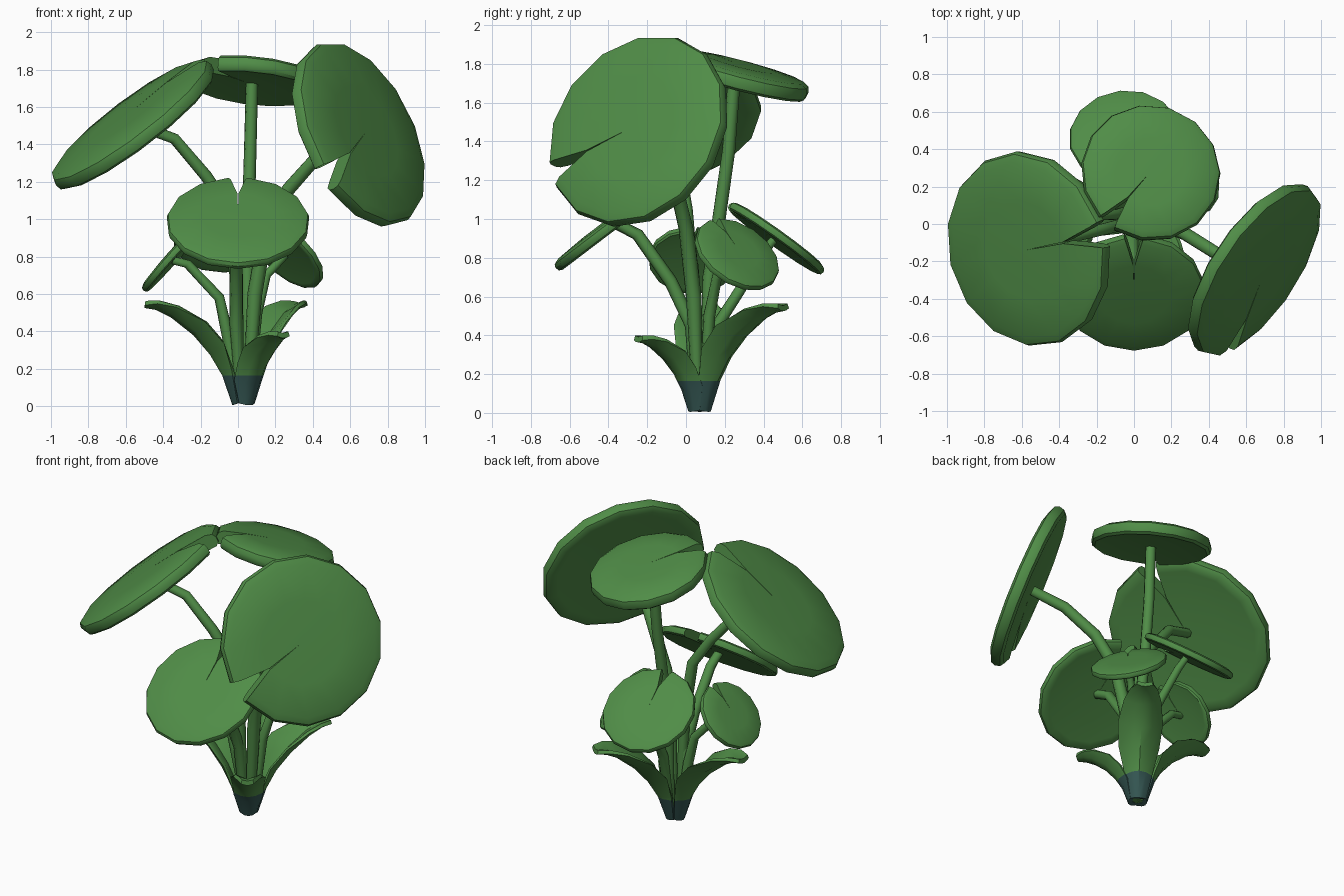
import bpy, bmesh, math
from mathutils import Vector as V

if "Cube" in bpy.data.objects:
    bpy.data.objects.remove(bpy.data.objects["Cube"])


def material(name, rgb):
    m = bpy.data.materials.new(name)
    m.diffuse_color = (*rgb, 1)
    m.use_nodes = True
    m.node_tree.nodes["Principled BSDF"].inputs["Base Color"].default_value = m.diffuse_color
    return m


GREEN = material("leaf_green", (0.08, 0.265, 0.063))
DARK = material("dark_teal_base", (0.036, 0.097, 0.088))
BASE_Z = 0.165


def loft(name, sections, base_cut=False, smooth=40):
    """Skin closed sections of equal length, cap both ends."""
    bm = bmesh.new()
    rows = [[bm.verts.new(p) for p in s] for s in sections]
    n = len(rows[0])
    for a, b in zip(rows, rows[1:]):
        for i in range(n):
            j = (i + 1) % n
            bm.faces.new((a[i], a[j], b[j], b[i]))
    bm.faces.new(rows[0])
    bm.faces.new(rows[-1])
    bmesh.ops.remove_doubles(bm, verts=bm.verts, dist=1e-5)
    bmesh.ops.recalc_face_normals(bm, faces=bm.faces)
    if base_cut:  # dark colour below a fixed height
        bmesh.ops.bisect_plane(bm, geom=bm.verts[:] + bm.edges[:] + bm.faces[:],
                               plane_co=(0, 0, BASE_Z), plane_no=(0, 0, 1))
        for f in bm.faces:
            f.material_index = int(f.calc_center_median().z < BASE_Z)
    me = bpy.data.meshes.new(name)
    bm.to_mesh(me)
    bm.free()
    me.materials.append(GREEN)
    if base_cut:
        me.materials.append(DARK)
    ob = bpy.data.objects.new(name, me)
    bpy.context.collection.objects.link(ob)
    bpy.ops.object.select_all(action='DESELECT')
    ob.select_set(True)
    bpy.context.view_layer.objects.active = ob
    bpy.ops.object.shade_smooth_by_angle(angle=math.radians(smooth))
    return ob


def pad(name, centre, normal, notch, R, thick, half_gap=8.0, sides=14):
    """Round pad with a notch: a closed slit near the middle that opens towards the rim."""
    n = V(normal).normalized()
    u = V(notch)
    u = (u - n * u.dot(n)).normalized()
    w = n.cross(u)
    c = V(centre)
    apex = c + u * R * 0.07
    profile = [(0, .5), (.5, .55), (.9, .4), (.98, .2), (1, -.1), (.985, -.45),
               (.94, -.6), (.85, -.55), (.5, -.45), (0, -.4)]
    columns = []
    for k in range(sides + 1):
        col = []
        for f, h in profile:
            gap = math.radians(0.8 + (half_gap - 0.8) * max(0, (f - .5) / .5))
            t = gap + (2 * math.pi - 2 * gap) * k / sides
            rim = c + (u * math.cos(t) + w * math.sin(t)) * R
            col.append(apex.lerp(rim, f) + n * h * thick)
        columns.append(col)
    loft(name, columns)


def stem(name, pts, r0=0.038, r1=0.03, sides=8):
    pts = [V(p) for p in pts]
    rings = []
    for i, p in enumerate(pts):
        t = (pts[min(i + 1, len(pts) - 1)] - pts[max(i - 1, 0)]).normalized()
        a = t.cross(V((0.6, -0.8, 0.05))).normalized()
        b = t.cross(a)
        r = r0 + (r1 - r0) * i / (len(pts) - 1) if i else r0 * .6
        rings.append([p + (a * math.cos(q) + b * math.sin(q)) * r
                      for q in (2 * math.pi * k / sides for k in range(sides))])
    loft(name, rings, smooth=60)


def blade(name, angle, s=1.0):
    """Cupped leaf arching out from the base."""
    out = V((math.cos(math.radians(angle)), math.sin(math.radians(angle)), 0))
    side = V((-out.y, out.x, 0))
    # distance out, height, half width, cup depth
    rows = [(.06, .01, .05, .03), (.115, .17, .09, .06), (.18, .28, .125, .1),
            (.27, .385, .14, .1), (.39, .48, .115, .065), (.47, .52, .085, .035), (.53, .53, .05, .015)]
    pts = [V((.03, .07, 0)) + out * (.06 + (r - .06) * s) + V((0, 0, .005 + (z - .01) * s))
           for r, z, _, _ in rows]
    sections = []
    for i, p in enumerate(pts):
        t = (pts[min(i + 1, len(pts) - 1)] - pts[max(i - 1, 0)]).normalized()
        n = t.cross(side).normalized()
        if n.dot(V((0, 0, 1)) - out) < 0:
            n = -n
        w, cup = rows[i][2], rows[i][3]
        if i > 1:
            w, cup = w * (.3 + .7 * s), cup * s
        outer = [p + side * w * a + n * cup * a * a for a in (-1, -.5, 0, .5, 1)]
        inner = [p + side * w * a + n * (cup * a * a + .028) for a in (.85, 0, -.85)]
        sections.append(outer + inner)
    loft(name, sections, base_cut=True)


# round pads
pad("left_large_pad", (-.57, -.135, 1.515), (-.59, -.18, .78), (1, .2, .75), .53, .095)
pad("right_large_pad", (.655, -.25, 1.458), (.765, -.51, .38), (-.16, -.39, -.21), .53, .095)
pad("top_pad", (.09, .275, 1.75), (.1, .25, .96), (-.2, -.24, 0), .375, .09)
pad("front_pad", (0, -.37, .985), (0, -.6, .79), (0, 1, .75), .385, .06)
pad("right_small_pad", (.265, .265, .82), (.6, .44, .66), (-.5, -.6, .8), .24, .045)
pad("back_pad", (-.05, .47, .905), (-.07, .58, .81), (.1, -1, .7), .3, .05)
pad("left_small_pad", (-.36, .03, .79), (-.74, .05, .66), (1, 0, 1), .225, .045)

# stems
stem("left_large_stem", [(.01, .05, .02), (-.01, .03, .7), (-.05, 0, 1.05), (-.17, -.03, 1.23),
                         (-.34, -.07, 1.43), (-.53, -.12, 1.5)])
stem("right_large_stem", [(.05, .06, .02), (.09, .04, .6), (.15, 0, .95), (.27, -.05, 1.16),
                          (.43, -.15, 1.34), (.61, -.245, 1.435)], .042, .033)
stem("top_stem", [(.05, .09, .02), (.05, .12, .7), (.055, .17, 1.0), (.065, .22, 1.35), (.075, .25, 1.74)], .036, .033)
stem("front_stem", [(.01, .05, .02), (-.01, .03, .45), (-.01, -.08, .68), (-.01, -.25, .92), (0, -.35, .97)])
stem("right_small_stem", [(.06, .09, .02), (.1, .12, .5), (.15, .16, .7), (.25, .245, .805)], .035, .022)
stem("back_stem", [(.04, .1, .02), (.06, .16, .45), (.03, .27, .62), (-.02, .4, .83), (-.04, .45, .89)], .035, .022)
stem("left_small_stem", [(.005, .07, .02), (-.06, .06, .4), (-.1, .05, .58), (-.27, .04, .76),
                         (-.35, .03, .78)], .035, .022)

# base leaves
blade("back_base_leaf", 55)
blade("left_base_leaf", 178)
blade("front_base_leaf", -56, 0.69)
